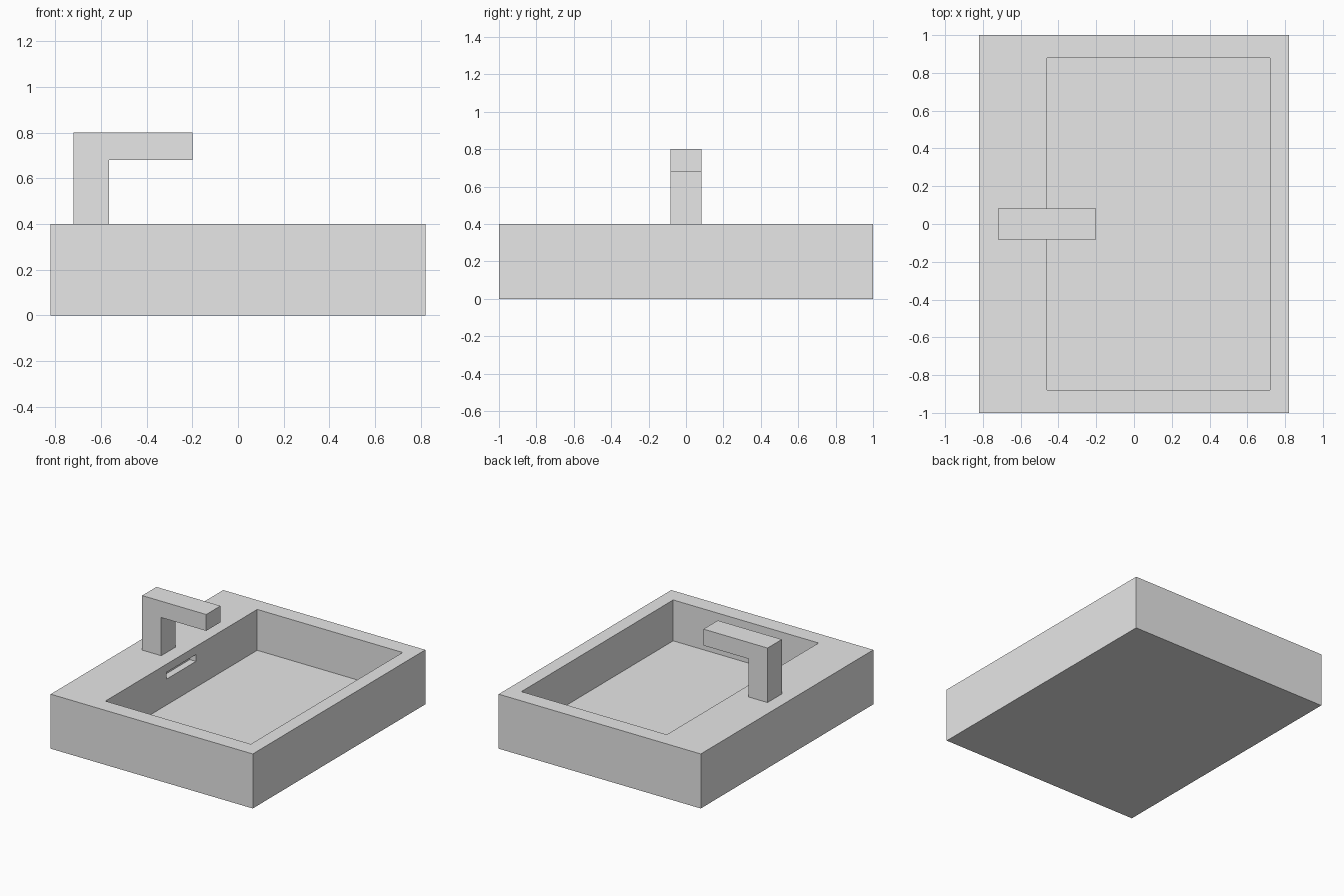
import bpy

default = bpy.data.objects.get("Cube")
if default:
    bpy.data.objects.remove(default, do_unlink=True)

# Single ceramic grey
GREY = (0.8, 0.8, 0.8, 1.0)
grey = bpy.data.materials.new("light_grey")
grey.use_nodes = True
grey.diffuse_color = GREY
grey.node_tree.nodes["Principled BSDF"].inputs["Base Color"].default_value = GREY


def box(name, x, y, z):
    """Axis-aligned box from (min, max) pairs."""
    spans = (x, y, z)
    bpy.ops.mesh.primitive_cube_add(size=1)
    obj = bpy.context.object
    obj.name = obj.data.name = name
    for v in obj.data.vertices:
        v.co = [lo + (c + 0.5) * (hi - lo) for c, (lo, hi) in zip(v.co, spans)]
    obj.data.materials.append(grey)
    return obj


def carve(target, cutter):
    """Subtract the cutter, then remove it."""
    cutter.hide_render = True
    mod = target.modifiers.new("carve", "BOOLEAN")
    mod.operation = "DIFFERENCE"
    mod.solver = "EXACT"
    mod.object = cutter
    bpy.ops.object.select_all(action="DESELECT")
    target.select_set(True)
    bpy.context.view_layer.objects.active = target
    bpy.ops.object.modifier_apply(modifier=mod.name)
    bpy.data.objects.remove(cutter, do_unlink=True)


# Basin block with its bowl and the overflow slot in the bowl wall
basin = box("basin", (-0.82, 0.82), (-1, 1), (0, 0.4))
carve(basin, box("bowl_cutter", (-0.46, 0.72), (-0.88, 0.88), (0.1, 0.6)))
carve(basin, box("overflow_cutter", (-0.51, -0.4), (-0.17, 0.17), (0.29, 0.34)))

# Tap: upright post and flat spout reaching over the bowl
box("tap_post", (-0.72, -0.565), (-0.083, 0.083), (0.4, 0.68))
box("tap_spout", (-0.72, -0.2), (-0.083, 0.083), (0.68, 0.8))
